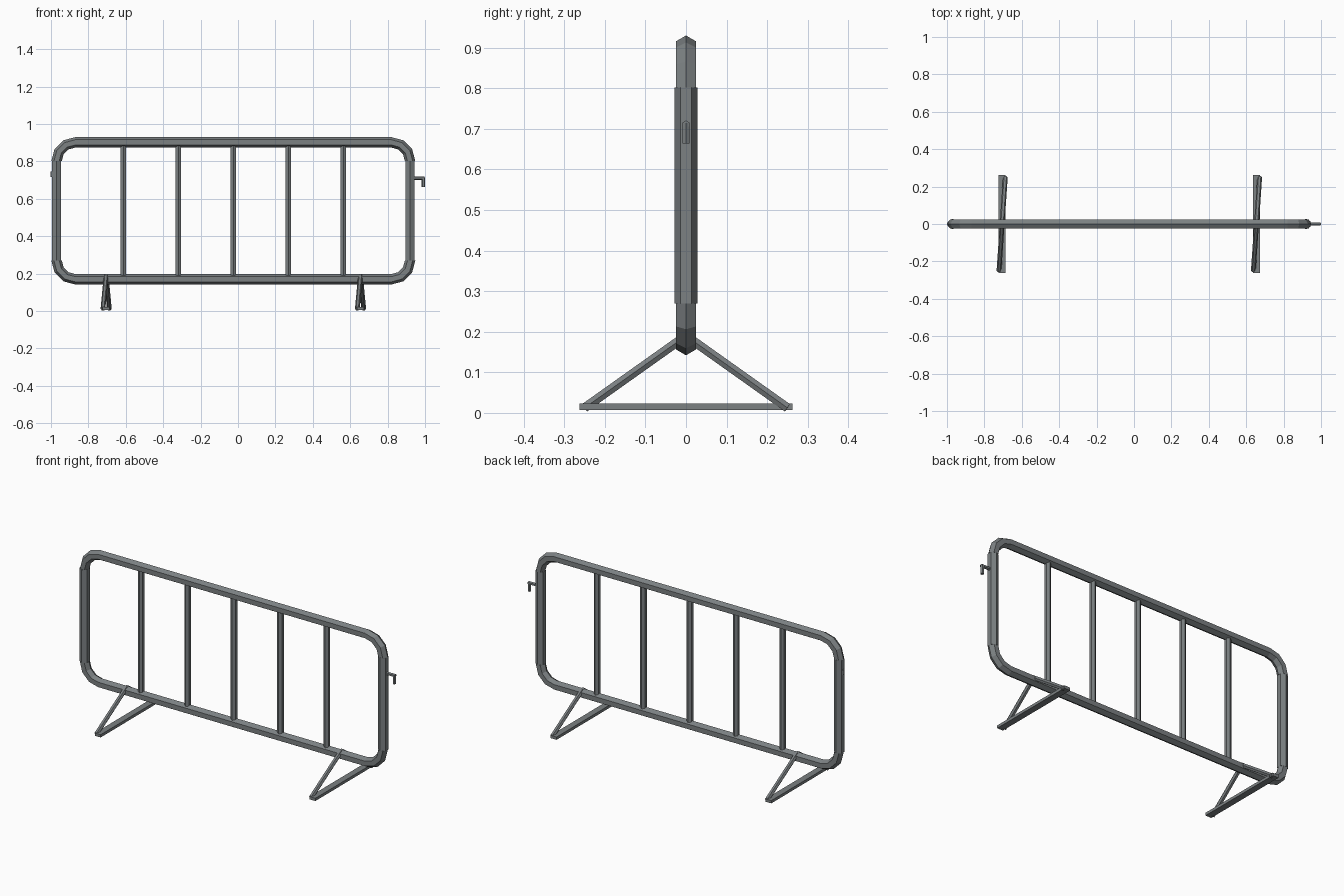
import bpy, bmesh, math
from mathutils import Vector

if "Cube" in bpy.data.objects:
    bpy.data.objects.remove(bpy.data.objects["Cube"])

steel = bpy.data.materials.new("galvanised grey steel")
steel.diffuse_color = (0.20, 0.218, 0.225, 1)
steel.use_nodes = True
steel.node_tree.nodes["Principled BSDF"].inputs["Base Color"].default_value = steel.diffuse_color

CX = -0.025            # centre of the frame (the hook sticks out on the right)
HALF = 0.945           # frame half width, to tube centre
Z0, Z1 = 0.17, 0.902   # lower and upper rail heights
BEND = 0.10            # corner radius
R = 0.028              # frame tube radius


def finish(name, bm):
    bmesh.ops.recalc_face_normals(bm, faces=bm.faces)
    me = bpy.data.meshes.new(name)
    bm.to_mesh(me)
    bm.free()
    me.materials.append(steel)
    ob = bpy.data.objects.new(name, me)
    bpy.context.collection.objects.link(ob)
    return ob


def sweep(name, path, tangents, r, sides=6, ref=(0, 1, 0), phase=0.5):
    """Flat-faced tube along a path; phase is in fractions of one side."""
    bm = bmesh.new()
    rings = []
    for p, t in zip(path, tangents):
        t = Vector(t).normalized()
        u = Vector(ref)
        u = (u - t * u.dot(t)).normalized()
        v = t.cross(u)
        ring = []
        for i in range(sides):
            a = math.tau * (i + phase) / sides
            ring.append(bm.verts.new(Vector(p) + r * (u * math.cos(a) + v * math.sin(a))))
        rings.append(ring)
    for a, b in zip(rings, rings[1:]):
        for i in range(sides):
            j = (i + 1) % sides
            bm.faces.new((a[i], a[j], b[j], b[i]))
    bm.faces.new(rings[0])
    bm.faces.new(rings[-1])
    return finish(name, bm)


def rod(name, a, b, r, **kw):
    d = Vector(b) - Vector(a)
    return sweep(name, [a, b], [d, d], r, **kw)


def box(name, centre, size):
    bm = bmesh.new()
    bmesh.ops.create_cube(bm, size=1)
    for v in bm.verts:
        v.co = Vector([c + k * s for c, k, s in zip(centre, v.co, size)])
    return finish(name, bm)


# horizontal rails (an edge on top) and side posts (an edge towards front and back)
for label, z in (("lower", Z0), ("upper", Z1)):
    rod(label + "_rail", (CX - HALF + BEND, 0, z), (CX + HALF - BEND, 0, z), R)
for label, s in (("left", -1), ("right", 1)):
    x = CX + s * HALF
    rod(label + "_post", (x, 0, Z0 + BEND), (x, 0, Z1 - BEND), R, phase=0)

# bent corners, three segments each
for sx in (-1, 1):
    for sz in (-1, 1):
        cx = CX + sx * (HALF - BEND)
        cz = Z1 - BEND if sz > 0 else Z0 + BEND
        path, tans = [], []
        for k in range(4):
            a = math.pi / 2 * k / 3
            path.append((cx + sx * BEND * math.cos(a), 0, cz + sz * BEND * math.sin(a)))
            tans.append((-sx * math.sin(a), 0, sz * math.cos(a)))
        sweep("frame_corner", path, tans, R)

# upright bars
for i in range(-2, 3):
    x = CX + i * 0.294
    rod("upright_bar", (x, 0, Z0 + 0.01), (x, 0, Z1 - 0.01), 0.0172, phase=0)

# feet: two splayed legs and a flat base bar
for s in (-1, 1):
    x = CX + s * 0.68
    for side in (-1, 1):
        rod("foot_leg", (x, 0, 0.19), (x + side * 0.017, side * 0.25, 0.0125), 0.0128,
            ref=(1, 0, 0), phase=0)
    box("foot_base", (x, 0, 0.015), (0.037, 0.524, 0.016))

# coupling hook on the right, small catch on the left
rod("hook_arm", (CX + HALF, 0, 0.711), (0.997, 0, 0.711), 0.0095)
rod("hook_tip", (0.991, 0, 0.715), (0.991, 0, 0.664), 0.0098)
rod("catch", (-0.989, 0, 0.718), (-0.989, 0, 0.745), 0.0125)
